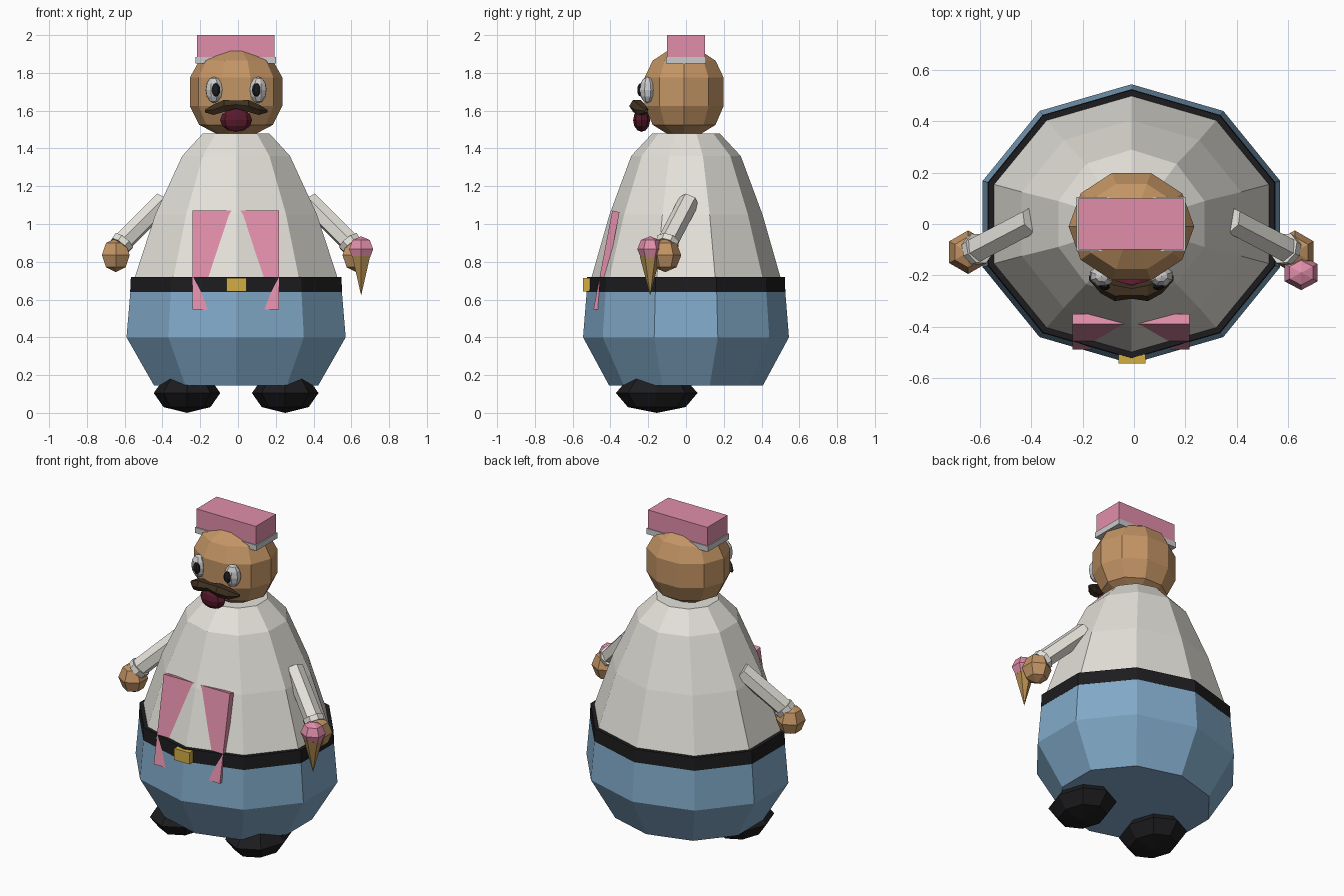
import bpy, bmesh, math
from mathutils import Vector, Matrix

if "Cube" in bpy.data.objects:
    bpy.data.objects.remove(bpy.data.objects["Cube"])

X0 = -0.01  # symmetry plane of the figure


def mat(name, r, g, b):
    m = bpy.data.materials.new(name)
    m.diffuse_color = (r, g, b, 1)
    m.use_nodes = True
    m.node_tree.nodes["Principled BSDF"].inputs["Base Color"].default_value = m.diffuse_color
    return m


SKIN = mat("skin", 0.55, 0.30, 0.13)
SHIRT = mat("shirt", 0.78, 0.76, 0.70)
BLUE = mat("trousers", 0.22, 0.40, 0.58)
BLACK = mat("black", 0.012, 0.012, 0.014)
PINK = mat("pink", 0.75, 0.27, 0.40)
GOLD = mat("gold", 0.65, 0.42, 0.06)
BROWN = mat("hair", 0.05, 0.03, 0.015)
RED = mat("mouth", 0.10, 0.01, 0.025)
WHITE = mat("white", 0.75, 0.75, 0.72)
WAFER = mat("wafer", 0.45, 0.27, 0.08)


def finish(name, bm, material):
    bmesh.ops.remove_doubles(bm, verts=bm.verts, dist=1e-5)
    bmesh.ops.recalc_face_normals(bm, faces=bm.faces)
    me = bpy.data.meshes.new(name)
    bm.to_mesh(me)
    bm.free()
    me.materials.append(material)
    ob = bpy.data.objects.new(name, me)
    bpy.context.collection.objects.link(ob)
    return ob


def loft(name, rings, material):
    """Skin a list of equal point rings and cap both ends."""
    bm = bmesh.new()
    vs = [[bm.verts.new(p) for p in r] for r in rings]
    n = len(vs[0])
    for a, b in zip(vs, vs[1:]):
        for i in range(n):
            j = (i + 1) % n
            bm.faces.new((a[i], a[j], b[j], b[i]))
    bm.faces.new(vs[0])
    bm.faces.new(vs[-1])
    bmesh.ops.dissolve_degenerate(bm, dist=1e-5, edges=bm.edges)
    return finish(name, bm, material)


def lathe(name, profile, material, n=10, phase=0.0, c=(X0, 0)):
    """Profile rows are (x radius, y radius, z)."""
    ang = [phase + math.tau * i / n for i in range(n)]
    return loft(name, [[(c[0] + rx * math.cos(a), c[1] + ry * math.sin(a), z) for a in ang]
                       for rx, ry, z in profile], material)


def ball(name, c, r, material, u=8, v=4, rot=0.0):
    bm = bmesh.new()
    m = Matrix.Translation(c) @ Matrix.Rotation(rot, 4, 'Z') @ Matrix.Diagonal((*r, 1))
    bmesh.ops.create_uvsphere(bm, u_segments=u, v_segments=v, radius=1, matrix=m)
    return finish(name, bm, material)


def box(name, lo, hi, material):
    lo, hi = Vector(lo), Vector(hi)
    bm = bmesh.new()
    m = Matrix.Translation((lo + hi) / 2) @ Matrix.Diagonal((*(hi - lo), 1))
    bmesh.ops.create_cube(bm, size=1, matrix=m)
    return finish(name, bm, material)


def rod(name, a, b, r1, r2, material, n=6):
    a, b = Vector(a), Vector(b)
    d = b - a
    bm = bmesh.new()
    m = Matrix.Translation((a + b) / 2) @ d.to_track_quat('Z', 'Y').to_matrix().to_4x4()
    bmesh.ops.create_cone(bm, cap_ends=True, segments=n, radius1=r1, radius2=r2,
                          depth=d.length, matrix=m)
    return finish(name, bm, material)


# Body, with a ridge at the front centre
up = math.pi / 2
lathe("trousers", [(.457, .407, .145), (.61, .545, .4), (.588, .525, .65)], BLUE, phase=up)
lathe("belt", [(.59, .526, .64), (.586, .523, .72)], BLACK, phase=up)
lathe("shirt", [(.57, .505, .70), (.45, .405, 1.05), (.30, .29, 1.36), (.185, .178, 1.48)],
      SHIRT, phase=up)
box("belt_buckle", (-.06, -.545, .643), (.045, -.50, .715), GOLD)

# Tilted apron slab; the belly ridge pokes through its middle
loft("apron", [[(x, -.39, 1.072), (x, -.352, 1.062), (x, -.452, .547), (x, -.49, .547)]
               for x in (-.24, .217)], PINK)

# Head and hat
lathe("head", [(0, 0, 1.465), (.10, .09, 1.475), (.195, .175, 1.525), (.245, .22, 1.625),
               (.245, .22, 1.775), (.195, .175, 1.865), (.10, .09, 1.918), (0, 0, 1.932)],
      SKIN, c=(X0, -.01))
box("hat", (-.217, -.1, 1.88), (.193, .1, 2.0), PINK)
box("hat_band", (-.224, -.105, 1.85), (.2, .105, 1.885), WHITE)

# Face
for s, side in ((-1, "left"), (1, "right")):
    ball("eye_" + side, (X0 + s * .117, -.205, 1.71), (.048, .042, .07), WHITE, 8, 6, s * .4)
    ball("pupil_" + side, (X0 + s * .107, -.24, 1.71), (.025, .017, .036), BLACK, 8, 6, s * .4)
ball("mouth", (X0, -.235, 1.55), (.085, .045, .062), RED, 8, 6)
half = [(.165, -.21, 1.598, .008), (.12, -.235, 1.605, .032),
        (.065, -.26, 1.625, .037), (0, -.265, 1.632, .024)]
path = [(-x, y, z, r) for x, y, z, r in half] + half[-2::-1]
loft("moustache", [[(X0 + x, y + 1.1 * r * math.cos(a), z + r * math.sin(a))
                    for a in (math.tau * i / 6 for i in range(6))]
                   for x, y, z, r in path], BROWN)

# Arms, hands and shoes
for s, side in ((-1, "left"), (1, "right")):
    rod("sleeve_" + side, (X0 + s * .385, .015, 1.12), (X0 + s * .605, -.10, .90),
        .055, .055, SHIRT)
    rod("cuff_" + side, (X0 + s * .595, -.095, .91), (X0 + s * .615, -.105, .885),
        .064, .06, SHIRT, 8)
    ball("hand_" + side, (X0 + s * .637, -.11, .835), (.085, .085, .09), SKIN, 6, 4)
    ball("shoe_" + side, (X0 + s * .26, -.155, .105), (.176, .216, .105), BLACK, 8, 4)

# Ice cream held in the right hand
ball("ice_cream_scoop", (.652, -.19, .867), (.074, .068, .068), PINK, 6, 4)
rod("ice_cream_cone", (.652, -.19, .622), (.652, -.19, .83), 0, .055, WAFER, 6)
